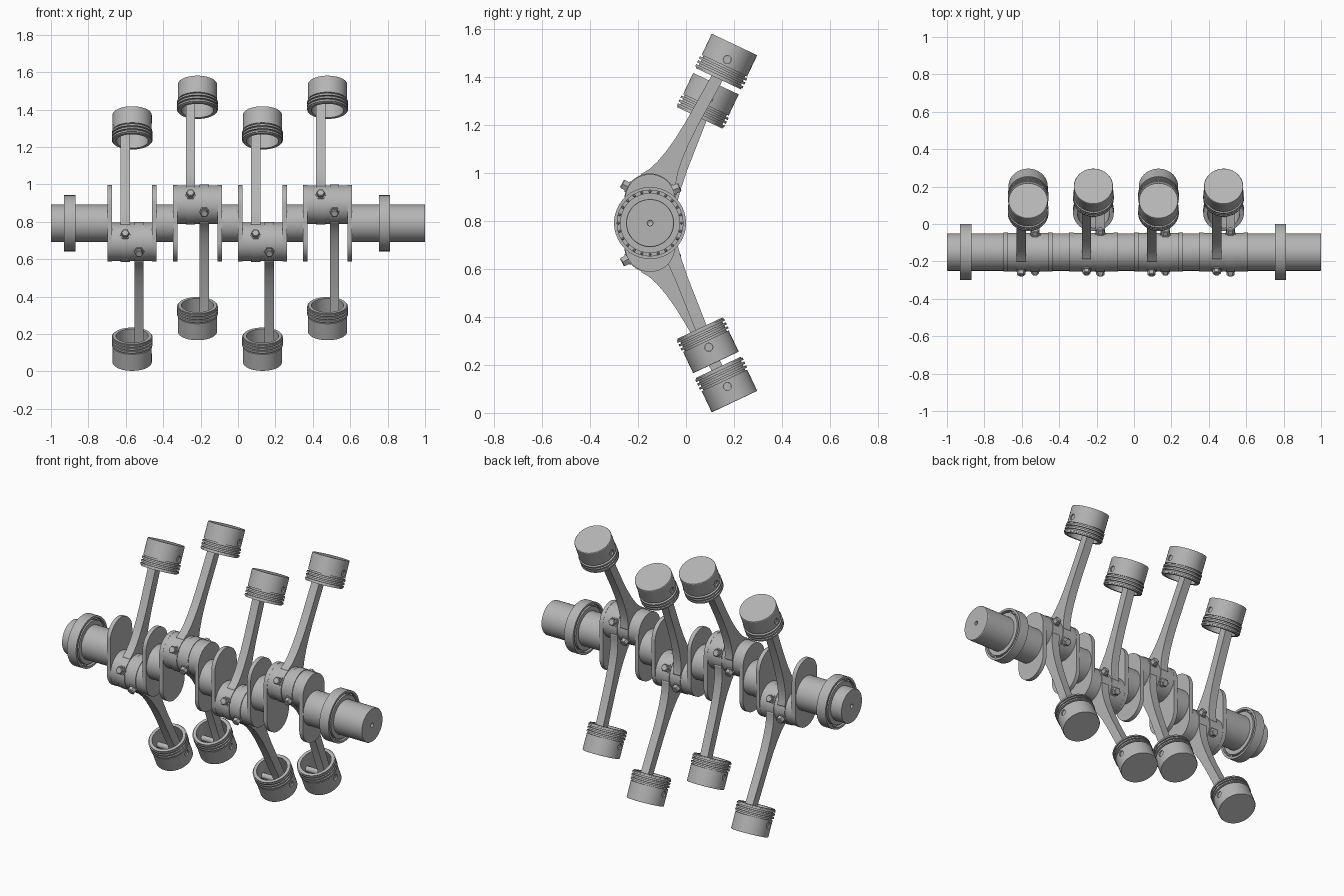
import bpy, bmesh, math
from mathutils import Matrix, Vector

if "Cube" in bpy.data.objects:
    bpy.data.objects.remove(bpy.data.objects["Cube"])

steel = bpy.data.materials.new("grey_steel")
steel.use_nodes = True
COLOUR = (0.46, 0.46, 0.46, 1)
steel.diffuse_color = COLOUR
steel.node_tree.nodes["Principled BSDF"].inputs["Base Color"].default_value = COLOUR

AXIS_Y, AXIS_Z = -0.15, 0.792
THROW = 0.1
BANK = math.radians(25.3)
CENTRES = [-0.566, -0.217, 0.131, 0.479]
HALF = 0.131          # half width of one crank throw
WEB = 0.024           # web thickness
ROD = 0.665           # pin to wrist distance
TO_X = Matrix.Rotation(math.pi / 2, 4, 'Y')
parts = []


def place(name, mesh, matrix):
    ob = bpy.data.objects.new(name, mesh)
    bpy.context.collection.objects.link(ob)
    ob.matrix_world = matrix
    parts.append(ob)
    return ob


def finish(bm, name):
    bmesh.ops.remove_doubles(bm, verts=bm.verts, dist=1e-5)
    bmesh.ops.recalc_face_normals(bm, faces=bm.faces)
    mesh = bpy.data.meshes.new(name)
    bm.to_mesh(mesh)
    bm.free()
    mesh.materials.append(steel)
    return mesh


def lathe(name, profile, sides=64):
    """Spin (radius, height) points about local z."""
    bm = bmesh.new()
    vs = [bm.verts.new((r, 0, h)) for r, h in profile]
    es = [bm.edges.new(pair) for pair in zip(vs, vs[1:])]
    bmesh.ops.spin(bm, geom=vs + es, cent=(0, 0, 0), axis=(0, 0, 1),
                   angle=2 * math.pi, steps=sides)
    return finish(bm, name)


def slab(name, outline, thick):
    """Extrude a (y, z) outline along x, centred on x = 0."""
    bm = bmesh.new()
    face = bm.faces.new([bm.verts.new((-thick / 2, y, z)) for y, z in outline])
    new = bmesh.ops.extrude_face_region(bm, geom=[face])["geom"]
    bmesh.ops.translate(bm, vec=(thick, 0, 0),
                        verts=[v for v in new if isinstance(v, bmesh.types.BMVert)])
    return finish(bm, name)


def arc(cz, r, a0, a1, n=24):
    steps = [math.radians(a0 + (a1 - a0) * i / n) for i in range(n + 1)]
    return [(r * math.cos(a), cz + r * math.sin(a)) for a in steps]


def at(x, y=AXIS_Y, z=AXIS_Z):
    return Matrix.Translation((x, y, z))


def rod_like(name, r, length, sides=48):
    h = length / 2
    return lathe(name, [(0, -h), (r, -h), (r, h), (0, h)], sides)


# Main shaft: end stubs with centre holes, and journals between the throws
for name, tip, inner in (("rear_shaft", -1, CENTRES[0] - HALF),
                         ("nose_shaft", 1, CENTRES[-1] + HALF)):
    s = math.copysign(1, tip)
    place(name, lathe(name, [(0, tip - s * 0.03), (0.012, tip - s * 0.02), (0.012, tip),
                             (0.098, tip), (0.1, tip - s * 0.003), (0.1, inner), (0, inner)]),
          at(0) @ TO_X)
for i, (a, b) in enumerate(zip(CENTRES, CENTRES[1:])):
    place(f"main_journal_{i + 1}", rod_like("main_journal", 0.1, b - a - 2 * HALF + 0.01),
          at((a + b) / 2) @ TO_X)

# Bearings: grooved rings with balls between them
ring_profiles = {
    "bearing_outer_ring": [(0.137, -0.03), (0.15, -0.03), (0.15, 0.03), (0.137, 0.03)],
    "bearing_inner_ring": [(0.1, -0.03), (0.125, -0.03), (0.125, 0.03), (0.1, 0.03)],
    "bearing_cage": [(0.124, -0.012), (0.138, -0.012), (0.138, 0.012), (0.124, 0.012)],
}
ring_meshes = {k: lathe(k, p + p[:1]) for k, p in ring_profiles.items()}
bm = bmesh.new()
for i in range(24):
    turn = Matrix.Rotation(i * math.tau / 24, 4, 'Z') @ Matrix.Translation((0.131, 0, 0))
    bmesh.ops.create_uvsphere(bm, u_segments=10, v_segments=8, radius=0.007,
                              matrix=turn @ Matrix.Diagonal((1, 1, 3, 1)))
ring_meshes["bearing_balls"] = finish(bm, "bearing_balls")
for side, x in (("rear", -0.9), ("nose", 0.783)):
    for key, mesh in ring_meshes.items():
        place(f"{side}_{key}", mesh, at(x) @ TO_X)

# Crank webs and crank pins
web = slab("crank_web", arc(THROW, 0.104, 0, 180) + arc(-THROW, 0.104, 180, 360), WEB)
pin = rod_like("crank_pin", 0.103, 2 * HALF - 0.004, 64)

# Connecting rod outline: big end, flared neck, straight beam, round small end
neck = [(0.082, 0.075), (0.063, 0.108), (0.049, 0.15), (0.038, 0.205), (0.03, 0.275),
        (0.026, 0.36), (0.025, ROD - 0.05)]
outline = arc(0, 0.107, -220, 40, 40) + neck + arc(ROD, 0.034, -20, 200, 16)
outline += [(-y, z) for y, z in reversed(neck)]
rod = slab("connecting_rod", outline, 0.05)

# Bolt: hexagonal head on a short collar
bolt = lathe("rod_bolt", [(0, 0.09), (0.028, 0.09), (0.028, 0.11), (0.022, 0.11),
                          (0.022, 0.13), (0.018, 0.134), (0, 0.134)], 6)

# Piston: hollow cup, crown at local z = 0, three rings near the open end
cup = [(0, 0), (0.103, 0), (0.105, -0.003), (0.105, -0.098)]
for i in range(3):
    top = -0.098 - i * 0.018
    cup += [(0.097, top), (0.097, top - 0.008), (0.109, top - 0.008), (0.109, top - 0.018)]
cup += [(0.104, -0.152), (0.104, -0.158), (0.086, -0.158), (0.086, -0.025), (0, -0.025)]
WRIST = 0.07
blank = place("piston_blank", lathe("piston", cup), Matrix())
cutter = place("wrist_hole_cutter", rod_like("wrist_hole_cutter", 0.017, 0.3, 24),
               Matrix.Translation((0, 0, -WRIST)) @ TO_X)
cut = blank.modifiers.new("wrist_hole", 'BOOLEAN')
cut.object, cut.operation, cut.solver = cutter, 'DIFFERENCE', 'EXACT'
bpy.context.view_layer.update()
piston = bpy.data.meshes.new_from_object(
    blank.evaluated_get(bpy.context.evaluated_depsgraph_get()))
piston.name = "piston"
for helper in (blank, cutter):
    parts.remove(helper)
    bpy.data.objects.remove(helper)
wrist = rod_like("wrist_pin", 0.0165, 0.194, 24)

# Assemble the four throws, each with an upper and a lower piston
for i, x in enumerate(CENTRES):
    lift = THROW if i % 2 else -THROW
    n = i + 1
    place(f"crank_pin_{n}", pin, at(x, z=AXIS_Z + lift) @ TO_X)
    for s in (-1, 1):
        place(f"crank_web_{n}_{'rear' if s < 0 else 'nose'}", web,
              at(x + s * (HALF - WEB / 2)))
    for bank, up, dx in (("upper", 1, -0.037), ("lower", -1, 0.037)):
        axis = Vector((0, math.sin(BANK), up * math.cos(BANK)))
        crank = Vector((0, 0, lift))
        along = crank.dot(axis)
        reach = along + math.sqrt(along ** 2 + ROD ** 2 - THROW ** 2)
        link = axis * reach - crank
        turn = Matrix.Rotation(-math.atan2(link.y, link.z), 4, 'X')
        big_end = at(x + dx, z=AXIS_Z + lift) @ turn
        place(f"{bank}_connecting_rod_{n}", rod, big_end)
        for s in (-1, 1):
            place(f"{bank}_rod_bolt_{n}_{'front' if s < 0 else 'back'}", bolt,
                  big_end @ Matrix.Rotation(s * math.pi / 2, 4, 'X'))
        tilt = Matrix.Rotation(-math.atan2(axis.y, axis.z), 4, 'X')
        seat = at(x) @ tilt @ Matrix.Translation((0, 0, reach))
        place(f"{bank}_piston_{n}", piston, seat @ Matrix.Translation((0, 0, WRIST)))
        place(f"{bank}_wrist_pin_{n}", wrist, seat @ TO_X)

# Smooth round surfaces, keep edges sharp
bpy.ops.object.select_all(action='DESELECT')
for ob in parts:
    if not ob.name.count("bolt"):
        ob.select_set(True)
bpy.context.view_layer.objects.active = parts[0]
bpy.ops.object.shade_smooth_by_angle(angle=math.radians(30))
bpy.ops.object.select_all(action='DESELECT')
